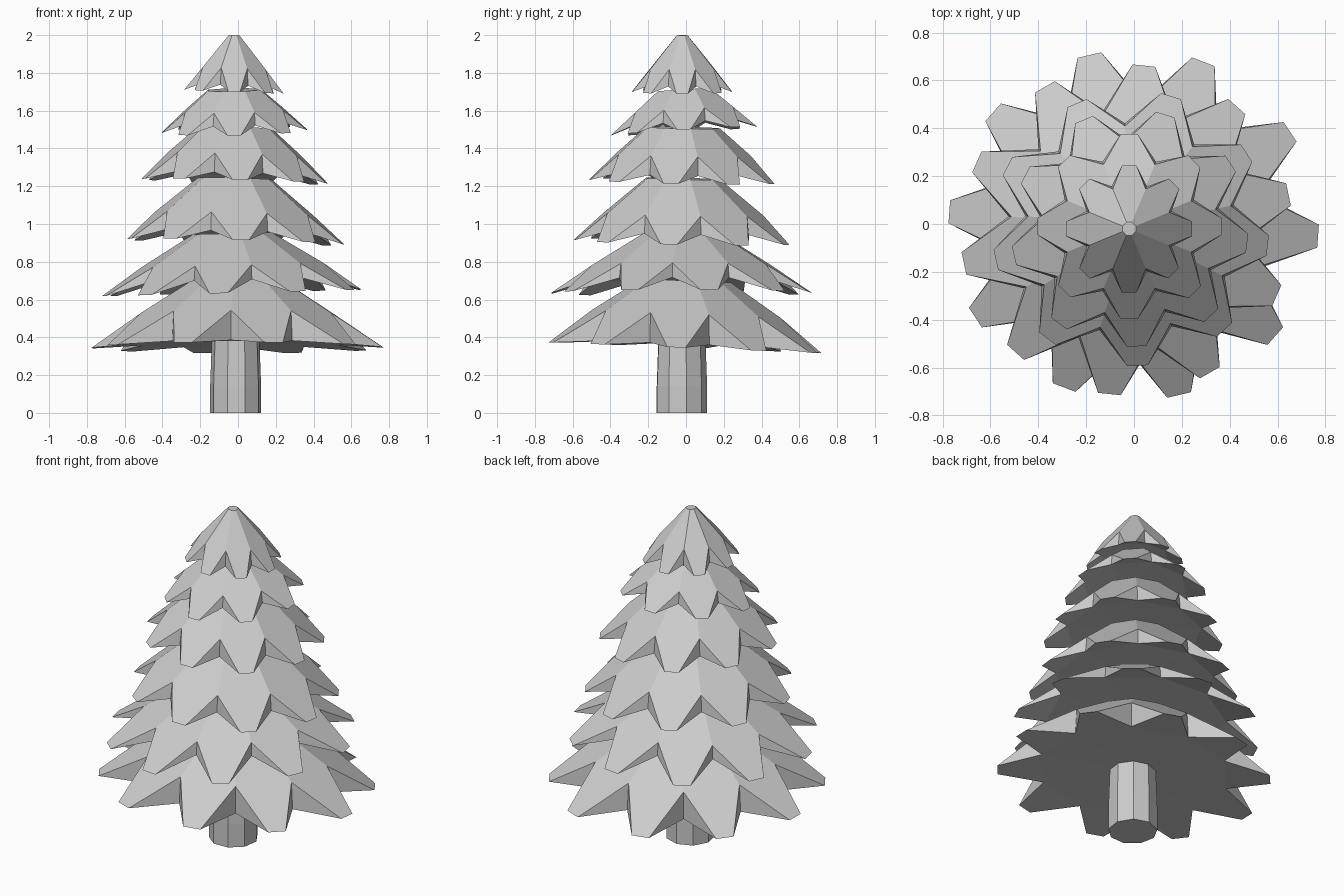
import bpy, bmesh, random
from math import cos, sin, radians, pi

if "Cube" in bpy.data.objects:
    bpy.data.objects.remove(bpy.data.objects["Cube"])

random.seed(4)


def new_object(name, bm):
    bmesh.ops.recalc_face_normals(bm, faces=bm.faces)
    mesh = bpy.data.meshes.new(name)
    bm.to_mesh(mesh)
    bm.free()
    obj = bpy.data.objects.new(name, mesh)
    bpy.context.collection.objects.link(obj)
    return obj


def branch_tier(name, n, start, center, tip, apex_r, valley_z, top, tilt, squash=1.0):
    """Skirt of n flat blunt petals; tip and top are (radius, z), tilt is the x/y slope."""
    bm = bmesh.new()
    cx, cy = center

    def vert(r, z, a, side=0.0):
        x = r * cos(a) - side * sin(a)
        y = (r * sin(a) + side * cos(a)) * squash
        return bm.verts.new((cx + x, cy + y, z + tilt[0] * x + tilt[1] * y))

    step = 2 * pi / n
    half = 0.02 + 0.04 * tip[0]
    # notch height that keeps each petal flat from the top ring to its tip
    c = cos(step / 2)
    apex_z = top[1] + (tip[1] - top[1]) * (apex_r - top[0]) * c / (tip[0] - top[0] * c)
    ring, notch, low, left, right = [], [], [], [], []
    for i in range(n):
        a = radians(start) + i * step      # petal direction
        b = a - step / 2                   # notch before the petal
        ring.append(vert(*top, b))
        notch.append(vert(apex_r, apex_z, b))
        low.append(vert(apex_r + 0.012, valley_z, b))
        r = tip[0] * random.uniform(0.99, 1.01)
        right.append(vert(r, tip[1], a, -half))
        left.append(vert(r, tip[1], a, half))
    under = bm.verts.new((cx, cy, valley_z + 0.015))
    for i in range(n):
        j = (i + 1) % n
        # petal upper surface
        bm.faces.new((ring[i], notch[i], right[i], left[i], notch[j], ring[j]))
        # notch side walls
        bm.faces.new((notch[i], low[i], right[i]))
        bm.faces.new((notch[j], left[i], low[j]))
        # underside
        bm.faces.new((low[i], low[j], left[i], right[i]))
        bm.faces.new((under, low[j], low[i]))
    bm.faces.new(ring)
    return new_object(name, bm)


# Trunk: faceted column with one extra ring
bm = bmesh.new()
sides = 9
rings = []
for r, z in ((0.137, 0.0), (0.137, 0.14), (0.128, 0.39)):
    rings.append([bm.verts.new((-0.012 + r * cos(2 * pi * k / sides + 0.2),
                                -0.025 + r * sin(2 * pi * k / sides + 0.2), z))
                  for k in range(sides)])
for lo, hi in zip(rings, rings[1:]):
    for k in range(sides):
        m = (k + 1) % sides
        bm.faces.new((lo[k], lo[m], hi[m], hi[k]))
bm.faces.new(rings[0])
bm.faces.new(rings[-1])
new_object("trunk", bm)

# Branch tiers, bottom to top
tiers = (
    (10, -4, (0.0, 0.0), (0.775, 0.345), 0.53, 0.365, (0.25, 0.70), (0, -0.04), 0.945),
    (10, 12, (-0.03, -0.02), (0.69, 0.635), 0.485, 0.705, (0.21, 0.95), (0.025, 0.0)),
    (9, 273, (-0.015, -0.02), (0.575, 0.905), 0.43, 0.955, (0.20, 1.24), (-0.025, -0.02)),
    (9, 273, (-0.015, -0.02), (0.495, 1.225), 0.365, 1.265, (0.20, 1.51), (-0.025, -0.02)),
    (8, 270, (-0.02, -0.01), (0.385, 1.492), 0.28, 1.535, (0.15, 1.71), (0.02, 0.06)),
    (8, 270, (-0.02, -0.02), (0.265, 1.70), 0.18, 1.735, (0.03, 2.0), (-0.04, 0.0)),
)
for i, t in enumerate(tiers):
    branch_tier(f"branch_tier_{i + 1}", *t)
